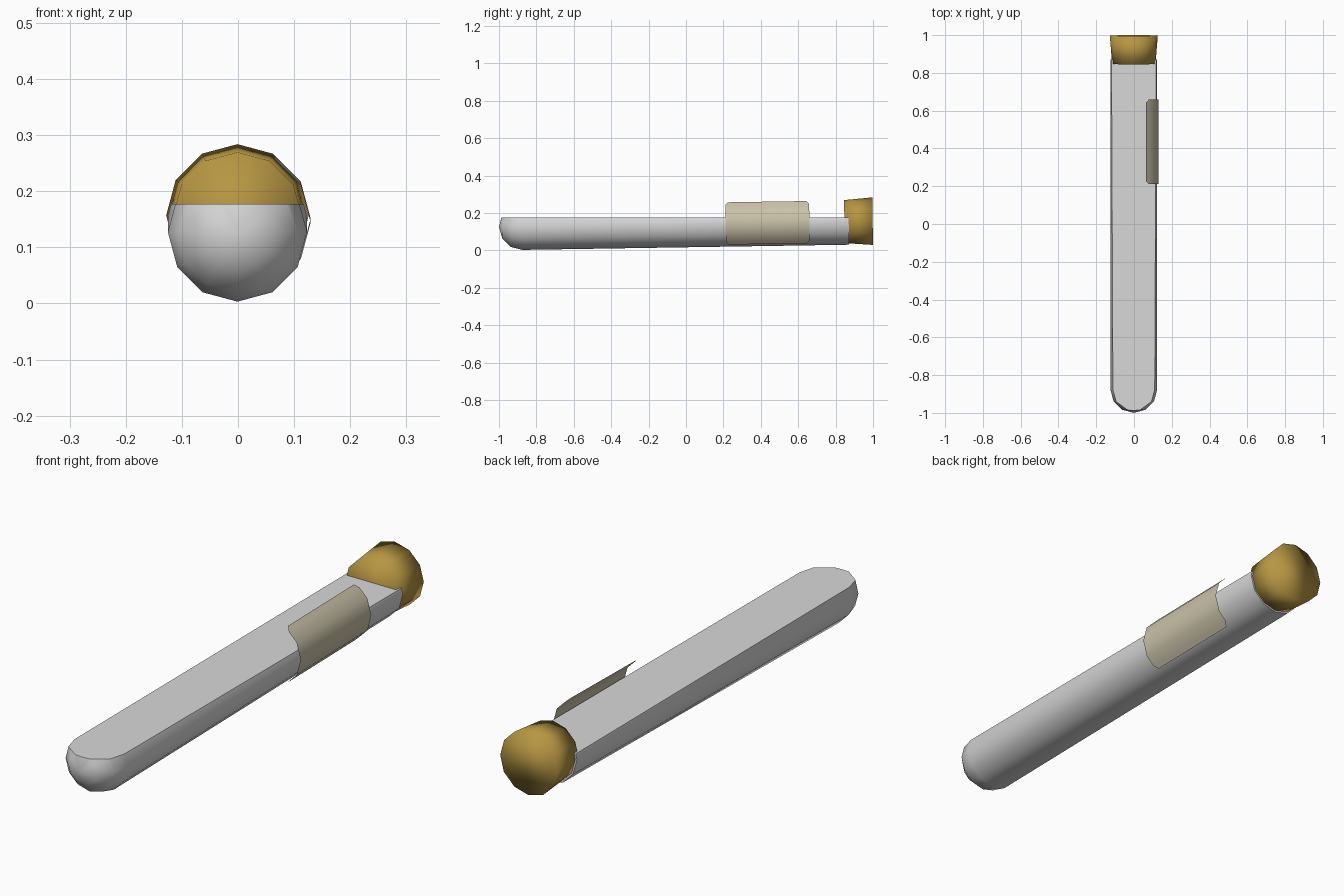
import bpy, bmesh, math
from mathutils import Matrix, Vector

if "Cube" in bpy.data.objects:
    bpy.data.objects.remove(bpy.data.objects["Cube"])

SIDES = 12
# tube axis: lies along y, tipped up slightly towards the stopper
TILT = Matrix.Translation((-0.001, 0, 0.141)) @ Matrix.Rotation(0.0158, 4, 'X')


def srgb(*c):
    return tuple(((v / 255 + 0.055) / 1.055) ** 2.4 for v in c) + (1,)


def material(name, colour):
    m = bpy.data.materials.new(name)
    m.diffuse_color = colour
    m.use_nodes = True
    m.node_tree.nodes["Principled BSDF"].inputs["Base Color"].default_value = m.diffuse_color
    return m


def ring_point(radius, degrees, y):
    a = math.radians(degrees)
    return Vector((radius * math.cos(a), y, radius * math.sin(a)))


def lathe(profile):
    """Closed solid turned around y from (radius, y) pairs."""
    bm = bmesh.new()
    rings = []
    for r, y in profile:
        if r == 0:
            rings.append([bm.verts.new((0, y, 0))] * SIDES)
        else:
            rings.append([bm.verts.new(ring_point(r, 360 * i / SIDES, y)) for i in range(SIDES)])
    for a, b in zip(rings, rings[1:]):
        for i in range(SIDES):
            j = (i + 1) % SIDES
            bm.faces.new(list(dict.fromkeys((a[i], a[j], b[j], b[i]))))
    for ring in (rings[0], rings[-1]):
        if ring[0] is not ring[1]:
            bm.faces.new(ring)
    bmesh.ops.recalc_face_normals(bm, faces=bm.faces)
    bm.transform(TILT)
    return bm


def finish(name, bm, mat, angle):
    me = bpy.data.meshes.new(name)
    bm.to_mesh(me)
    bm.free()
    me.materials.append(mat)
    ob = bpy.data.objects.new(name, me)
    bpy.context.collection.objects.link(ob)
    bpy.ops.object.select_all(action='DESELECT')
    ob.select_set(True)
    bpy.context.view_layer.objects.active = ob
    bpy.ops.object.shade_smooth_by_angle(angle=math.radians(angle))


liquid_mat = material("pale_grey_liquid", srgb(216, 216, 216))
cork_mat = material("golden_cork", srgb(182, 150, 66))
label_mat = material("beige_label", srgb(202, 194, 168))

# liquid: round-ended cylinder cut off at a level surface
R = 0.124
profile = [(0, -1.0)]
profile += [(R * math.sin(math.radians(t)), -1 + R * (1 - math.cos(math.radians(t)))) for t in (30, 60, 90)]
profile += [(R, 0.87)]
bm = lathe(profile)
cut = bmesh.ops.bisect_plane(bm, geom=bm.verts[:] + bm.edges[:] + bm.faces[:],
                             plane_co=(0, 0, 0.177), plane_no=(0, 0, 1), clear_outer=True)
edges = [g for g in cut['geom_cut'] if isinstance(g, bmesh.types.BMEdge)]
bmesh.ops.contextual_create(bm, geom=edges)
bmesh.ops.recalc_face_normals(bm, faces=bm.faces)
finish("liquid", bm, liquid_mat, 40)

# stopper: tapered cork, wider at its outer end
finish("cork", lathe([(0.115, 0.847), (0.127, 0.998)]), cork_mat, 180)

# label: curved sheet on the right side with clipped corners
bm = bmesh.new()
LR, Y0, Y1, CLIP = 0.1305, 0.212, 0.66, 0.015
outer = [ring_point(LR, a, 0) for a in (-60, -30, 0, 30, 60)]
section = [outer[0], outer[0].lerp(outer[1], 0.3)] + outer[1:4] + [outer[4].lerp(outer[3], 0.3), outer[4]]
rows = []
for i, p in enumerate(section):
    c = CLIP if i in (0, len(section) - 1) else 0
    rows.append([bm.verts.new((p.x, y, p.z)) for y in (Y0 + c, Y1 - c)])
for a, b in zip(rows, rows[1:]):
    bm.faces.new((a[0], a[1], b[1], b[0]))
bm.normal_update()
if sum(f.normal.x for f in bm.faces) < 0:
    bmesh.ops.reverse_faces(bm, faces=bm.faces)
bm.transform(TILT)
finish("label", bm, label_mat, 40)
